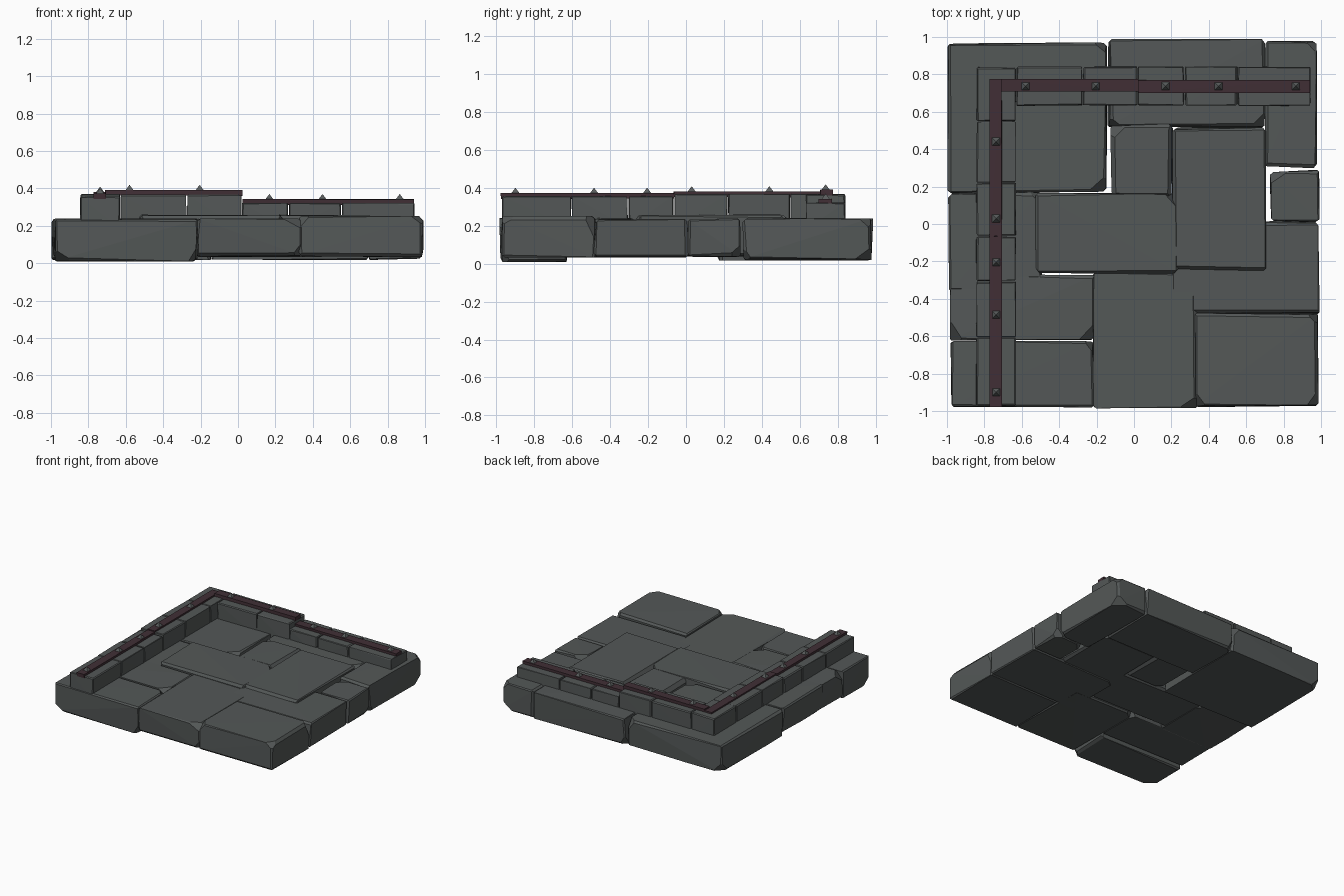
import bpy, bmesh, random
from itertools import product
from mathutils import Vector

if "Cube" in bpy.data.objects:
    bpy.data.objects.remove(bpy.data.objects["Cube"])

random.seed(7)


def material(name, rgb):
    m = bpy.data.materials.new(name)
    m.diffuse_color = (*rgb, 1)
    m.use_nodes = True
    m.node_tree.nodes["Principled BSDF"].inputs["Base Color"].default_value = m.diffuse_color
    return m


STONE = material("grey stone", (0.088, 0.097, 0.096))
STRAP = material("dark maroon strap", (0.052, 0.028, 0.036))
STUD = material("grey metal stud", (0.10, 0.108, 0.108))


def finish(bm, name, mat):
    bmesh.ops.recalc_face_normals(bm, faces=bm.faces[:])
    me = bpy.data.meshes.new(name)
    bm.to_mesh(me)
    bm.free()
    me.materials.append(mat)
    ob = bpy.data.objects.new(name, me)
    bpy.context.collection.objects.link(ob)


def hull_box(xr, yr, zr, rough):
    """Box with slightly shifted corners."""
    j = lambda: random.uniform(-rough, rough)
    bm = bmesh.new()
    for x, y, z in product(xr, yr, zr):
        bm.verts.new((x + j(), y + j(), z + j() / 2))
    bmesh.ops.convex_hull(bm, input=bm.verts[:])
    return bm


def chisel(bm, direction, depth):
    """Slice the outermost part of a convex stone off and cap the cut."""
    n = Vector(direction).normalized()
    far = max(v.co.dot(n) for v in bm.verts)
    res = bmesh.ops.bisect_plane(bm, geom=bm.verts[:] + bm.edges[:] + bm.faces[:],
                                 plane_co=n * (far - depth), plane_no=n, clear_outer=True)
    edges = [e for e in res["geom_cut"] if isinstance(e, bmesh.types.BMEdge) and e.is_boundary]
    if len(edges) > 2:
        bmesh.ops.holes_fill(bm, edges=edges, sides=0)


def stone(name, xr, yr, zr, rough, chamfer, chips=0):
    """Rough hewn block: chiselled edges and a few broken corners."""
    bm = hull_box(xr, yr, zr, rough)
    for axis in range(3):
        for signs in product((-1, 1), repeat=2):
            n = [s * random.uniform(.7, 1.2) for s in signs]
            n.insert(axis, random.uniform(-.02, .02))
            chisel(bm, n, chamfer * random.uniform(.5, 1.2))
    corners = list(product((-1, 1), repeat=3))
    for c in random.sample(corners, chips):
        n = [s * random.uniform(.5, 1.1) for s in c]
        chisel(bm, n, random.uniform(.02, .04))
    finish(bm, name, STONE)


# floor: outer slabs by side, x and y ranges
slabs = {
    "back_left": (-.99, -.145, .17, .965),
    "back_middle": (-.135, .70, .52, .98),
    "back_right": (.70, .975, .305, .98),
    "right_small": (.73, .99, .015, .285),
    "right_front": (.20, .985, -.48, .01),
    "front_right": (.33, .98, -.975, -.485),
    "front_middle": (-.215, .335, -.98, -.26),
    "front_left": (-.975, -.22, -.975, -.63),
    "left_front": (-.98, -.215, -.625, -.27),
    "left_middle": (-.985, -.50, -.35, .165),
}
for name, (x0, x1, y0, y1) in slabs.items():
    # undersides sag towards the front-left and back corners
    bottom = .01 if name == "front_left" else .02 if "back" in name else .037
    top = .25 if name == "front_right" else .236
    stone(name + "_slab", (x0, x1), (y0, y1), (bottom, top), .009, .011, 3)

# slightly raised slabs in the middle
raised = {
    "centre_back": (-.125, .205, .15, .53),
    "centre_right": (.21, .70, -.25, .51),
    "centre_left": (-.52, .235, -.26, .16),
}
for name, (x0, x1, y0, y1) in raised.items():
    stone(name + "_slab", (x0, x1), (y0, y1), (.04, .255), .009, .017, 2)

# left kerb, front to back; the rear half stands higher
cuts = [-.975, -.605, -.305, -.065, .22, .55, .84]
for i, (a, b) in enumerate(zip(cuts, cuts[1:])):
    stone(f"left_kerb_block_{i + 1}", (-.842, -.632), (a + .003, b - .003),
          (.19, .356 if b < 0 else .368), .003, .005)

# back kerb, left to right; the right half sits lower
cuts = [-.63, -.275, .02, .27, .555, .945]
for i, (a, b) in enumerate(zip(cuts, cuts[1:])):
    stone(f"back_kerb_block_{i + 1}", (a + .003, b - .003), (.634, .84),
          (.18, .367 if a < 0 else .322), .003, .005)

# flat straps along the kerb
for name, xr, yr, top in (
        ("left_strap_front", (-.772, -.707), (-.978, -.065), .373),
        ("left_strap_back", (-.772, -.707), (-.065, .774), .381),
        ("back_strap_left", (-.709, .024), (.709, .775), .391),
        ("back_strap_right", (.024, .94), (.702, .768), .342)):
    finish(hull_box(xr, yr, (top - .03, top), .002), name, STRAP)


def stud(name, x, y, z):
    """Small four-sided pyramid."""
    bm = bmesh.new()
    for dx, dy in product((-.024, .024), repeat=2):
        bm.verts.new((x + dx, y + dy, z - .004))
    bm.verts.new((x, y, z + .028))
    bmesh.ops.convex_hull(bm, input=bm.verts[:])
    finish(bm, name, STUD)


for i, y in enumerate((-.9, -.485, -.205, .03, .44)):
    stud(f"left_stud_{i + 1}", -.737, y, .373 if y < 0 else .381)
for i, x in enumerate((-.58, -.205, .168, .452, .865)):
    stud(f"back_stud_{i + 1}", x, .737, .391 if x < 0 else .342)
